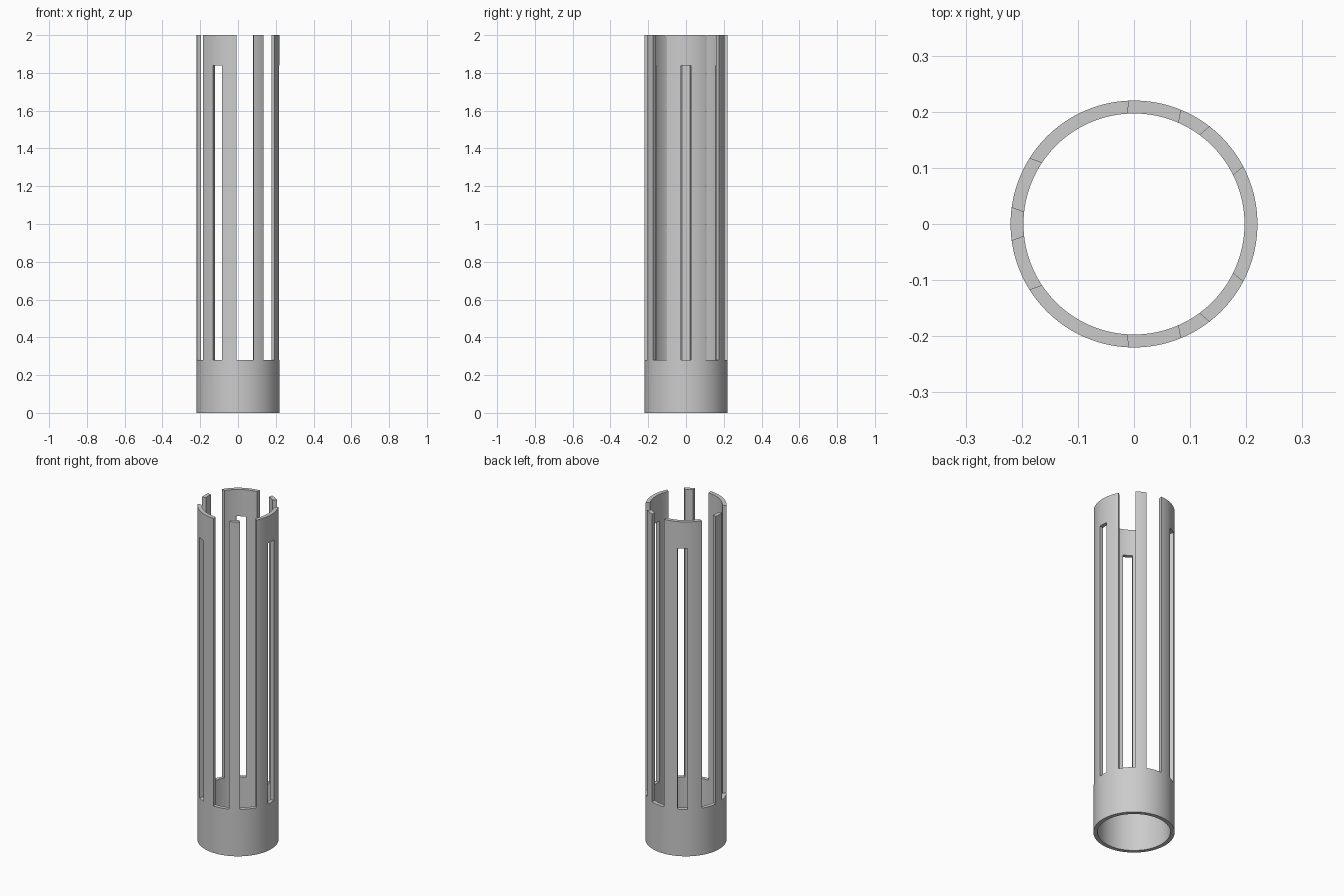
import bpy
import bmesh
from math import cos, sin, pi, radians
from mathutils import Matrix

cube = bpy.data.objects.get("Cube")
if cube:
    bpy.data.objects.remove(cube, do_unlink=True)

OUTER, INNER, HEIGHT = 0.22, 0.197, 2.0
BASE_TOP, SLOT_TOP = 0.28, 1.84
SEGMENTS = 144

grey = bpy.data.materials.new("plain grey")
grey.use_nodes = True
colour = (0.6, 0.6, 0.6, 1)
grey.diffuse_color = colour
grey.node_tree.nodes["Principled BSDF"].inputs["Base Color"].default_value = colour


def make_object(name, bm):
    bmesh.ops.recalc_face_normals(bm, faces=bm.faces)
    mesh = bpy.data.meshes.new(name)
    bm.to_mesh(mesh)
    bm.free()
    obj = bpy.data.objects.new(name, mesh)
    bpy.context.collection.objects.link(obj)
    mesh.materials.append(grey)
    return obj


# Open tube: a rectangular wall section swept around the axis
bm = bmesh.new()
section = [(INNER, 0), (OUTER, 0), (OUTER, HEIGHT), (INNER, HEIGHT)]
rings = []
for i in range(SEGMENTS):
    a = 2 * pi * i / SEGMENTS
    rings.append([bm.verts.new((r * cos(a), r * sin(a), z)) for r, z in section])
for i, ring in enumerate(rings):
    nxt = rings[(i + 1) % SEGMENTS]
    for j in range(4):
        k = (j + 1) % 4
        bm.faces.new((ring[j], nxt[j], nxt[k], ring[k]))
tube = make_object("slotted_tube", bm)

# Nine parallel-sided cutters: every third is a narrow closed window,
# the others are wide slots open at the top
bm = bmesh.new()
for i in range(9):
    closed = i % 3 == 0
    width = 0.054 if closed else 0.0925
    top = SLOT_TOP if closed else HEIGHT + 0.1
    bmesh.ops.create_cube(bm, size=1, matrix=(
        Matrix.Rotation(radians(40 * i), 4, "Z")
        @ Matrix.Translation((0.22, 0, (BASE_TOP + top) / 2))
        @ Matrix.Diagonal((0.1, width, top - BASE_TOP, 1))))
cutter = make_object("slot_cutters", bm)
cutter.hide_render = True

# Cut the slots and keep the result as the tube's mesh
cut = tube.modifiers.new("slots", "BOOLEAN")
cut.operation = "DIFFERENCE"
cut.solver = "EXACT"
cut.object = cutter
bpy.ops.object.select_all(action="DESELECT")
tube.select_set(True)
bpy.context.view_layer.objects.active = tube
bpy.ops.object.modifier_apply(modifier=cut.name)
bpy.data.objects.remove(cutter, do_unlink=True)

# Smooth curved walls with crisp cut edges
bpy.ops.object.shade_smooth_by_angle(angle=radians(30))
